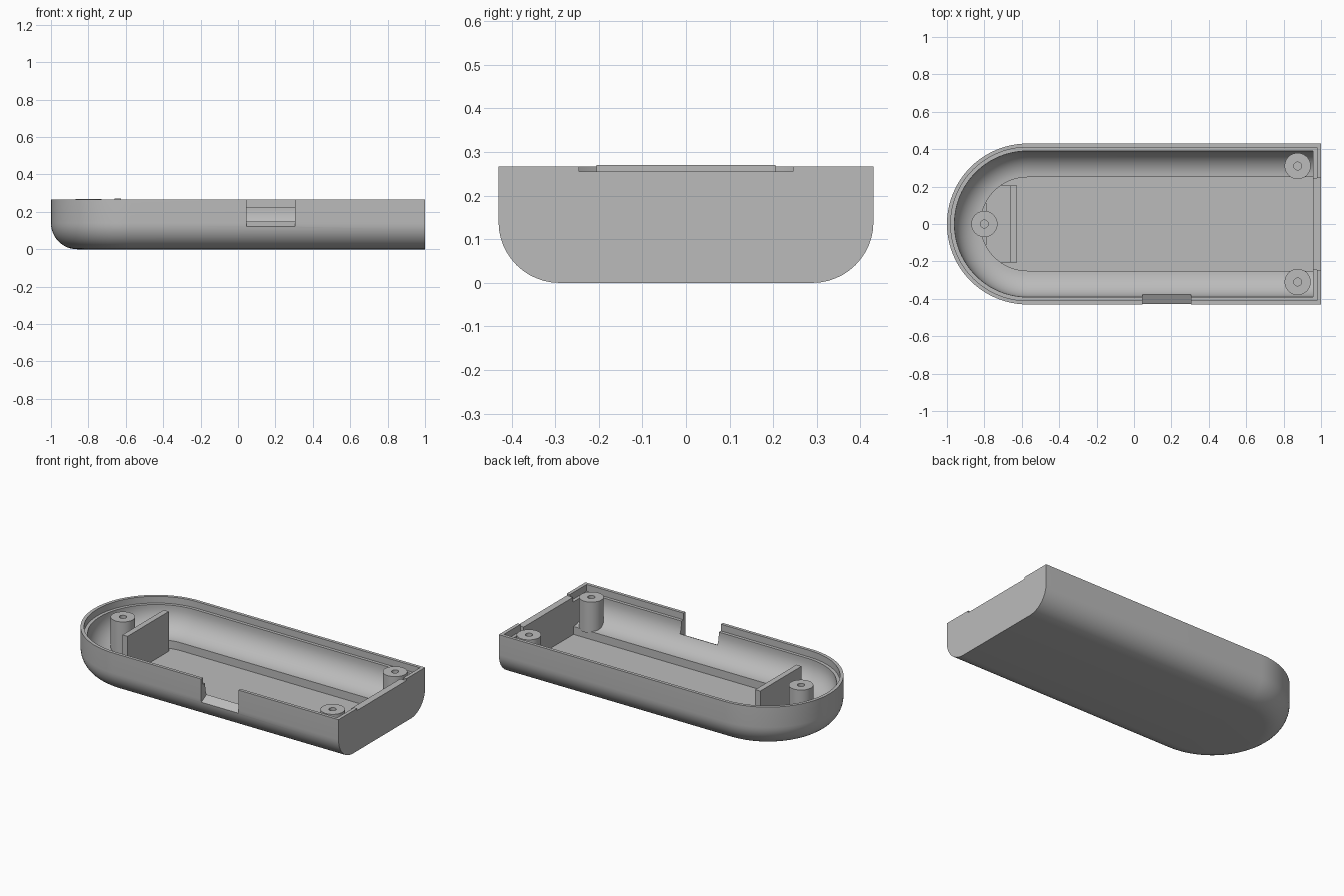
import bpy, bmesh
from math import sin, cos, pi

cube = bpy.data.objects.get("Cube")
if cube:
    bpy.data.objects.remove(cube, do_unlink=True)

grey = bpy.data.materials.new("plain grey plastic")
grey.use_nodes = True
colour = (0.5, 0.5, 0.5, 1)
grey.diffuse_color = colour
grey.node_tree.nodes["Principled BSDF"].inputs["Base Color"].default_value = colour

ARC_X = -0.57   # centre of the rounded end
HALF_W = 0.43   # half width of the case
RIM = 0.267     # rim height
FILLET = 0.14


def finish(name, bm):
    bmesh.ops.recalc_face_normals(bm, faces=bm.faces)
    mesh = bpy.data.meshes.new(name)
    bm.to_mesh(mesh)
    bm.free()
    mesh.materials.append(grey)
    obj = bpy.data.objects.new(name, mesh)
    bpy.context.collection.objects.link(obj)
    return obj


def loft(name, rings):
    """Skin a list of closed rings and cap both ends."""
    bm = bmesh.new()
    loops = [[bm.verts.new(p) for p in ring] for ring in rings]
    n = len(loops[0])
    for a, b in zip(loops, loops[1:]):
        for i in range(n):
            j = (i + 1) % n
            bm.faces.new((a[i], a[j], b[j], b[i]))
    bm.faces.new(loops[0][::-1])
    bm.faces.new(loops[-1])
    return finish(name, bm)


def box(name, x, y, z):
    rings = [[(x[0], y[0], h), (x[1], y[0], h), (x[1], y[1], h), (x[0], y[1], h)] for h in z]
    return loft(name, rings)


def d_ring(r, z, end):
    """Outline with one round end and one square end."""
    n = 48
    arc = [(ARC_X - r * sin(pi * i / n), r * cos(pi * i / n), z) for i in range(n + 1)]
    return arc + [(end, -r, z), (end, r, z)]


def circle(x, y, r, z, n=40):
    return [(x + r * cos(2 * pi * i / n), y + r * sin(2 * pi * i / n), z) for i in range(n)]


def smooth(obj):
    bpy.ops.object.select_all(action='DESELECT')
    obj.select_set(True)
    bpy.context.view_layer.objects.active = obj
    bpy.ops.object.shade_smooth_by_angle(angle=pi / 6)


def cut(obj, cutter):
    mod = obj.modifiers.new("cut", 'BOOLEAN')
    mod.operation, mod.solver, mod.object = 'DIFFERENCE', 'EXACT', cutter
    bpy.ops.object.select_all(action='DESELECT')
    obj.select_set(True)
    bpy.context.view_layer.objects.active = obj
    bpy.ops.object.modifier_apply(modifier=mod.name)
    bpy.data.objects.remove(cutter, do_unlink=True)


# Case shell: outer fillet, stepped rim, inner fillet, sunken floor
STEPS = 12
angles = [pi / 2 * i / STEPS for i in range(STEPS + 1)]
flat = HALF_W - FILLET
rings = [d_ring(flat + FILLET * sin(a), FILLET * (1 - cos(a)), 1) for a in angles]
rings += [d_ring(HALF_W, RIM, 1), d_ring(0.41, RIM, 0.978),
          d_ring(0.41, 0.225, 0.978), d_ring(0.39, 0.225, 0.957)]
rings += [d_ring(0.25 + FILLET * cos(a), 0.21 - FILLET * sin(a), 0.957) for a in angles]
rings += [d_ring(0.25, 0.02, 0.957)]
shell = loft("case_shell", rings)

# Side opening with a sloped sill
profile = [(-0.5, 0.12), (-0.43, 0.12), (-0.375, 0.15), (-0.375, 0.3), (-0.5, 0.3)]
cut(shell, loft("side_cutter", [[(x, y, z) for y, z in profile] for x in (0.045, 0.305)]))

# Shallow notch in the square end, with the rim groove filled behind it
cut(shell, box("end_cutter", (0.965, 1.1), (-0.245, 0.245), (0.255, 0.4)))
smooth(shell)
box("end_wall_fill", (0.957, 0.985), (-0.245, 0.245), (0.2, 0.255))

# Partition and its low foot
box("partition", (-0.66, -0.625), (-0.205, 0.205), (0.01, 0.27))
box("partition_foot", (-0.79, -0.65), (-0.205, 0.205), (0.01, 0.05))

# Screw posts with blind holes
for name, x, y, low, top in (("round_end_post", -0.8, 0, 0.015, 0.268),
                             ("left_corner_post", 0.875, 0.31, 0.06, 0.254),
                             ("right_corner_post", 0.875, -0.31, 0.06, 0.254)):
    post = loft(name, [circle(x, y, 0.07, low), circle(x, y, 0.07, top),
                       circle(x, y, 0.021, top), circle(x, y, 0.021, 0.1)])
    smooth(post)
